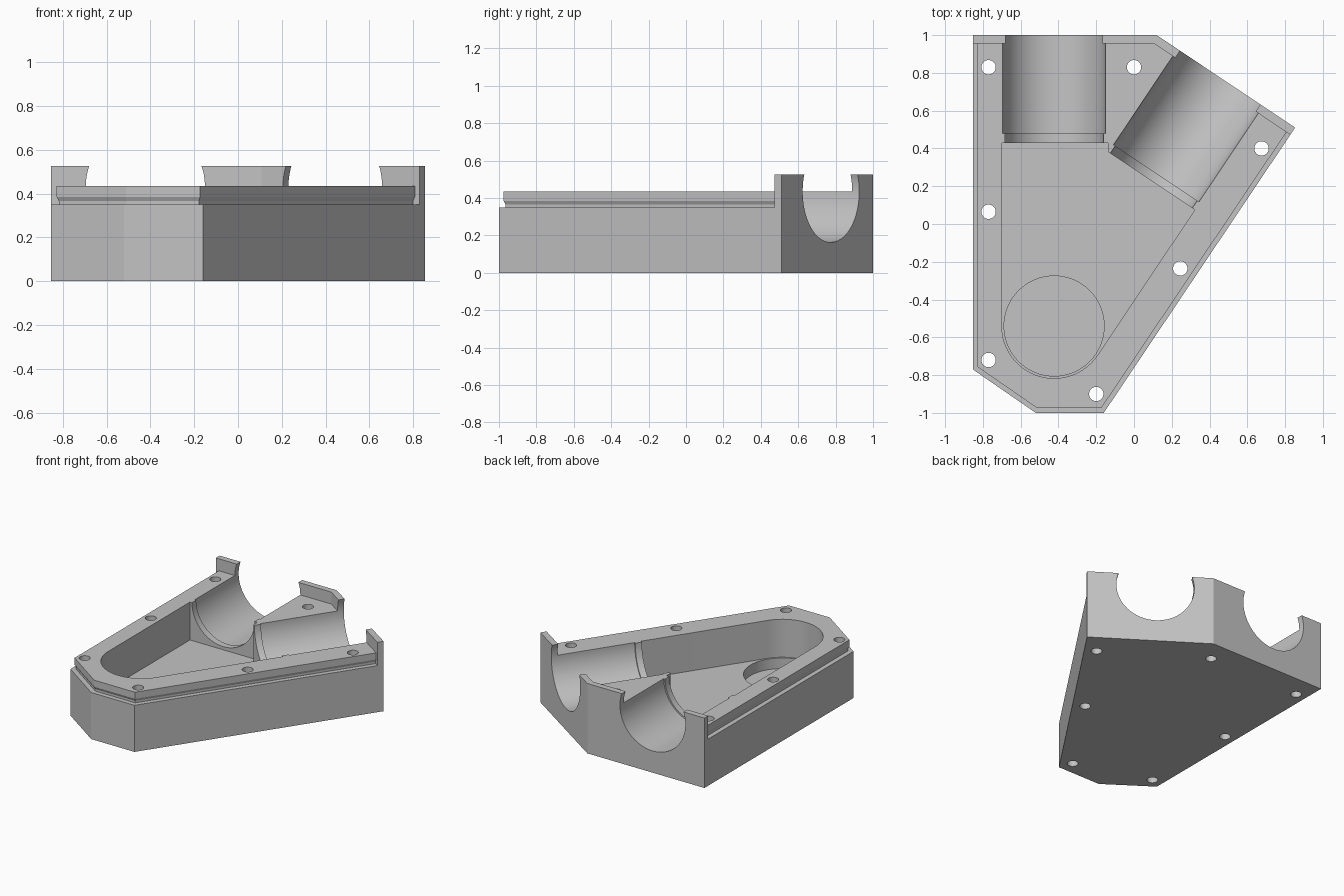
import bpy, bmesh, math
from mathutils import Vector, Matrix

cube = bpy.data.objects.get("Cube")
if cube:
    bpy.data.objects.remove(cube)

grey = bpy.data.materials.new("plain grey")
grey.use_nodes = True
colour = (0.55, 0.55, 0.55, 1)
grey.diffuse_color = colour
grey.node_tree.nodes["Principled BSDF"].inputs["Base Color"].default_value = colour

OUTLINE = [Vector(p) for p in ((-0.853, 1), (-0.853, -0.77), (-0.52, -1),
                               (-0.16, -1), (0.853, 0.51), (0.12, 1))]
HUB = Vector((-0.423, -0.54))              # both channels meet here
SLANT = Vector((0.556, 0.831)).normalized()  # direction of the angled channel
SIDE = Vector((SLANT.y, -SLANT.x))
AXIS_Z = 0.435


def inset(points, d):
    """Move every edge of a counter-clockwise outline inwards by d."""
    result = []
    for i, p in enumerate(points):
        a = (p - points[i - 1]).normalized()
        b = (points[(i + 1) % len(points)] - p).normalized()
        na, nb = Vector((-a.y, a.x)), Vector((-b.y, b.x))
        result.append(p + (na + nb) * d / (1 + na.dot(nb)))
    return result


def finish(name, bm):
    bmesh.ops.recalc_face_normals(bm, faces=bm.faces)
    mesh = bpy.data.meshes.new(name)
    bm.to_mesh(mesh)
    bm.free()
    mesh.materials.append(grey)
    obj = bpy.data.objects.new(name, mesh)
    bpy.context.collection.objects.link(obj)
    return obj


def loft(name, layers):
    """Closed solid through stacked (outline, height) layers."""
    bm = bmesh.new()
    rings = [[bm.verts.new((p.x, p.y, z)) for p in pts] for pts, z in layers]
    for low, high in zip(rings, rings[1:]):
        for i in range(len(low)):
            bm.faces.new((low[i - 1], low[i], high[i], high[i - 1]))
    bm.faces.new(rings[0])
    bm.faces.new(rings[-1])
    return finish(name, bm)


def cylinder(name, start, end, radius, sides):
    axis = end - start
    bm = bmesh.new()
    turn = axis.to_track_quat('Z', 'Y').to_matrix().to_4x4()
    bmesh.ops.create_cone(bm, cap_ends=True, segments=sides, radius1=radius,
                          radius2=radius, depth=axis.length,
                          matrix=Matrix.Translation((start + end) / 2) @ turn)
    return finish(name, bm)


def combine(target, tool, operation):
    mod = target.modifiers.new(tool.name, 'BOOLEAN')
    mod.operation, mod.solver, mod.object = operation, 'EXACT', tool
    bpy.context.view_layer.objects.active = target
    bpy.ops.object.modifier_apply(modifier=mod.name)
    bpy.data.objects.remove(tool)


# Body with the undercut snap rim
body = loft("housing_body", [(inset(OUTLINE, d), z) for d, z in (
    (0, 0), (0, 0.35), (0.035, 0.35), (0.035, 0.365), (0.025, 0.385), (0.025, 0.435))])

# Raised end wall along the two back edges
back = OUTLINE[0]
corner, bend = OUTLINE[4], OUTLINE[5]
t = 0.045
inner_bend = inset(OUTLINE, t)[5]
strip = [back, Vector((back.x, back.y - t)), inner_bend, corner - SLANT * t, corner, bend]
combine(body, loft("end_wall", [(strip, 0.3), (strip, 0.525)]), 'UNION')

# Inner pocket: rounded front end, one arm towards each channel
R = 0.277
first, last = math.pi, 2 * math.pi + math.atan2(SIDE.y, SIDE.x)
steps = 32
pocket = [Vector((HUB.x - R, 0.43))]
for i in range(steps + 1):
    a = first + (last - first) * i / steps
    pocket.append(HUB + R * Vector((math.cos(a), math.sin(a))))
arm = HUB + SLANT * 0.925
pocket += [arm + SIDE * R, arm - SIDE * R, Vector((arm - SIDE * R).to_tuple()) * 1]
pocket[-1].y = 0.43
combine(body, loft("pocket_cutter", [(pocket, 0.15), (pocket, 0.7)]), 'DIFFERENCE')

# Round recess in the floor
hub = HUB.to_3d()
up = Vector((0, 0, 1))
combine(body, cylinder("recess_cutter", hub + up * 0.07, hub + up * 0.3, 0.265, 64), 'DIFFERENCE')

# Two stepped half-round channels
for direction, pocket_end, step in ((Vector((0, 1)), 0.97, 1.02), (SLANT, 0.925, 0.973)):
    origin, d = hub + up * AXIS_Z, direction.to_3d()
    for near, far, radius in ((pocket_end - 0.03, step + 0.03, 0.261), (step, 1.8, 0.272)):
        tool = cylinder("channel_cutter", origin + d * near, origin + d * far, radius, 64)
        combine(body, tool, 'DIFFERENCE')

# Screw holes right through the rim
for x, y in ((-0.77, 0.83), (-0.77, 0.065), (-0.77, -0.72), (-0.2, -0.9),
             (0.245, -0.235), (0.675, 0.4), (0, 0.83)):
    p = Vector((x, y, 0))
    combine(body, cylinder("screw_cutter", p - up, p + up, 0.038, 32), 'DIFFERENCE')

# Smooth the round surfaces, keep the edges crisp
bpy.ops.object.select_all(action='DESELECT')
body.select_set(True)
bpy.context.view_layer.objects.active = body
bpy.ops.object.shade_smooth_by_angle(angle=math.radians(25))
